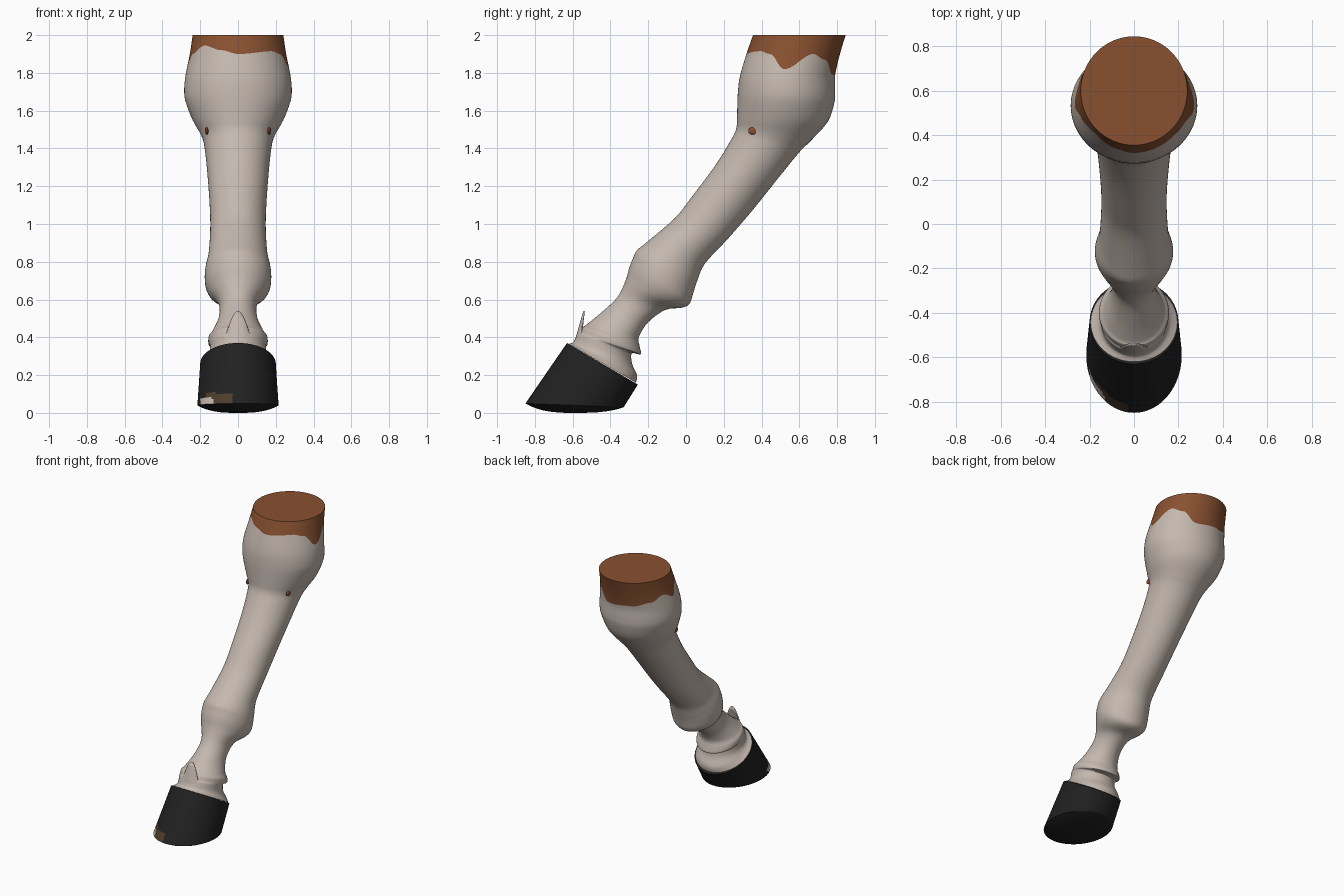
import bpy, bmesh, math
from mathutils import Vector

if "Cube" in bpy.data.objects:
    bpy.data.objects.remove(bpy.data.objects["Cube"])

SEG = 96


def material(name, rgb):
    m = bpy.data.materials.new(name)
    m.diffuse_color = (*rgb, 1)
    m.use_nodes = True
    m.node_tree.nodes["Principled BSDF"].inputs["Base Color"].default_value = m.diffuse_color
    return m


CREAM = material("cream hair", (0.56, 0.485, 0.43))
BROWN = material("brown coat", (0.25, 0.083, 0.03))
BLACK = material("black hoof", (0.015, 0.015, 0.015))
CHIP = material("dull brown chip", (0.075, 0.047, 0.024))

# Leg sections, bottom to top: front y, z, back y, z, half width
SECTIONS = [
    (-.62, .365, -.265, .16, .195), (-.60, .372, -.26, .20, .165),
    (-.59, .385, -.285, .26, .150), (-.575, .42, -.287, .315, .150),
    (-.565, .43, -.24, .31, .157), (-.55, .455, -.245, .35, .155),
    (-.53, .465, -.25, .40, .135), (-.45, .53, -.20, .48, .102),
    (-.365, .61, -.11, .545, .102), (-.32, .70, -.02, .557, .150),
    (-.30, .77, .02, .58, .172), (-.28, .82, .04, .64, .176),
    (-.26, .86, .06, .70, .170), (-.20, .91, .10, .79, .155),
    (-.06, 1.03, .22, .92, .147), (.02, 1.13, .35, 1.07, .150),
    (.155, 1.31, .49, 1.245, .163), (.235, 1.44, .60, 1.38, .178),
    (.265, 1.50, .66, 1.44, .195), (.27, 1.56, .75, 1.54, .240),
    (.272, 1.64, .785, 1.64, .275), (.275, 1.70, .79, 1.70, .285),
    (.285, 1.78, .79, 1.79, .278), (.32, 1.90, .815, 1.90, .255),
    (.355, 2.0, .845, 2.0, .240),
]
LAST = len(SECTIONS) - 1

# Height of the coat colour border around the knee: degrees from front, z
BORDER = [(0, 1.90), (45, 1.915), (60, 1.90), (85, 1.82), (115, 1.90), (135, 1.87),
          (160, 1.79), (200, 1.81), (230, 1.84), (255, 1.88), (275, 1.84),
          (290, 1.90), (315, 1.945), (340, 1.92), (360, 1.90)]


def section(u):
    """Catmull-Rom blend of the section list."""
    i = min(int(u), LAST - 1)
    t = u - i
    p0, p1, p2, p3 = (SECTIONS[max(0, min(LAST, i + k))] for k in (-1, 0, 1, 2))
    return [0.5 * (2 * b + (c - a) * t + (2 * a - 5 * b + 4 * c - d) * t * t
                   + (3 * b - a - 3 * c + d) * t ** 3)
            for a, b, c, d in zip(p0, p1, p2, p3)]


def ring_point(sec, a):
    """Point on a tilted ellipse; angle 0 faces front, 90 degrees faces +x."""
    fy, fz, by, bz, w = sec
    k = (1 - math.cos(a)) / 2
    return Vector((w * math.sin(a), fy + (by - fy) * k, fz + (bz - fz) * k))


def border_z(a):
    d = math.degrees(a) % 360
    for (d0, z0), (d1, z1) in zip(BORDER, BORDER[1:]):
        if d <= d1:
            return z0 + (z1 - z0) * (1 - math.cos(math.pi * (d - d0) / (d1 - d0))) / 2


def border_u(a):
    lo, hi, z = 21.5, LAST, border_z(a)
    for _ in range(25):
        mid = (lo + hi) / 2
        if ring_point(section(mid), a).z < z:
            lo = mid
        else:
            hi = mid
    return lo


def finish(bm, name, mats, angle=50):
    bmesh.ops.recalc_face_normals(bm, faces=bm.faces)
    me = bpy.data.meshes.new(name)
    bm.to_mesh(me)
    bm.free()
    ob = bpy.data.objects.new(name, me)
    bpy.context.collection.objects.link(ob)
    for m in mats:
        me.materials.append(m)
    bpy.ops.object.select_all(action='DESELECT')
    ob.select_set(True)
    bpy.context.view_layer.objects.active = ob
    bpy.ops.object.shade_smooth_by_angle(angle=math.radians(angle))
    return ob


def loft(rows, mat_rule, caps):
    """Skin closed rings; mat_rule(row, centre) gives the material slot."""
    bm = bmesh.new()
    vs = [[bm.verts.new(p) for p in row] for row in rows]
    for r in range(len(rows) - 1):
        for i in range(SEG):
            j = (i + 1) % SEG
            f = bm.faces.new((vs[r][i], vs[r][j], vs[r + 1][j], vs[r + 1][i]))
            f.material_index = mat_rule(r, f.calc_center_median())
    for row, mat in caps:
        bm.faces.new(vs[row]).material_index = mat
    return bm


ANGLES = [2 * math.pi * i / SEG for i in range(SEG)]

# Leg: smooth limb, with mesh rows that follow the wavy coat border
fixed = [i / 4 for i in range(int(21.5 * 4) + 1)]
rows = [[ring_point(section(u), a) for a in ANGLES] for u in fixed]
ub = [border_u(a) for a in ANGLES]
for k in range(1, 6):
    rows.append([ring_point(section(21.5 + (b - 21.5) * k / 5), a) for a, b in zip(ANGLES, ub)])
split = len(rows) - 1
for k in range(1, 6):
    rows.append([ring_point(section(b + (LAST - b) * k / 5), a) for a, b in zip(ANGLES, ub)])
finish(loft(rows, lambda r, c: int(r >= split), [(0, 0), (-1, 1)]), "leg", [CREAM, BROWN])

# Hoof: slanted wall with a slightly domed sole
TOP, RIM = (-.63, .37, -.255, .15, .20), (-.85, .05, -.33, .03, .215)
WALL = 24
rows = []
for k in range(WALL + 1):
    t = k / WALL
    rows.append([ring_point([p + (q - p) * t for p, q in zip(TOP, RIM)], a) for a in ANGLES])
for s in (.96, .9, .8, .65, .45, .2, .03):
    row = []
    for p in rows[WALL]:
        row.append(Vector((p.x * s, -.59 + (p.y + .59) * s, p.z * s ** 3)))
    rows.append(row)


def hoof_mat(r, c):
    if r < WALL and c.y < -.6:
        if -.20 < c.x < -.135 and c.z < .078:
            return 1
        if -.165 < c.x < -.03 and c.z < .105 - .1 * max(0, c.x + .1):
            return 2
    return 0


finish(loft(rows, hoof_mat, [(0, 0), (-1, 0)]), "hoof", [BLACK, CREAM, CHIP])

# Hair tuft: thin pointed shell rising at the front above the hoof
bm = bmesh.new()
N, H = 24, 6
grid = []
for i in range(N + 1):
    s = 2 * i / N - 1
    base = ring_point((-.592, .372, -.287, .26, .155), s * .75)
    height = .158 * math.cos(s * math.pi / 2) ** 1.3 + .01
    grid.append([bm.verts.new(base + Vector((-base.x * .25 * k / H, .29 * height * k / H,
                                             height * k / H))) for k in range(H + 1)])
for i in range(N):
    for k in range(H):
        bm.faces.new((grid[i][k], grid[i + 1][k], grid[i + 1][k + 1], grid[i][k + 1]))
tuft = finish(bm, "hair_tuft", [CREAM])
solid = tuft.modifiers.new("thickness", 'SOLIDIFY')
solid.thickness = .008
solid.offset = -1

# Small brown spots on both sides below the knee
for side, label in ((1, "right"), (-1, "left")):
    p = min((ring_point(section(16 + k / 20), a) for k in range(60) for a in ANGLES[:SEG // 2]),
            key=lambda q: (q.y - .36) ** 2 + (q.z - 1.49) ** 2)
    bm = bmesh.new()
    bmesh.ops.create_uvsphere(bm, u_segments=16, v_segments=8, radius=1)
    bmesh.ops.scale(bm, vec=(.009, .026, .02), verts=bm.verts)
    bmesh.ops.translate(bm, vec=(side * p.x, p.y, p.z), verts=bm.verts)
    finish(bm, label + "_spot", [BROWN])
